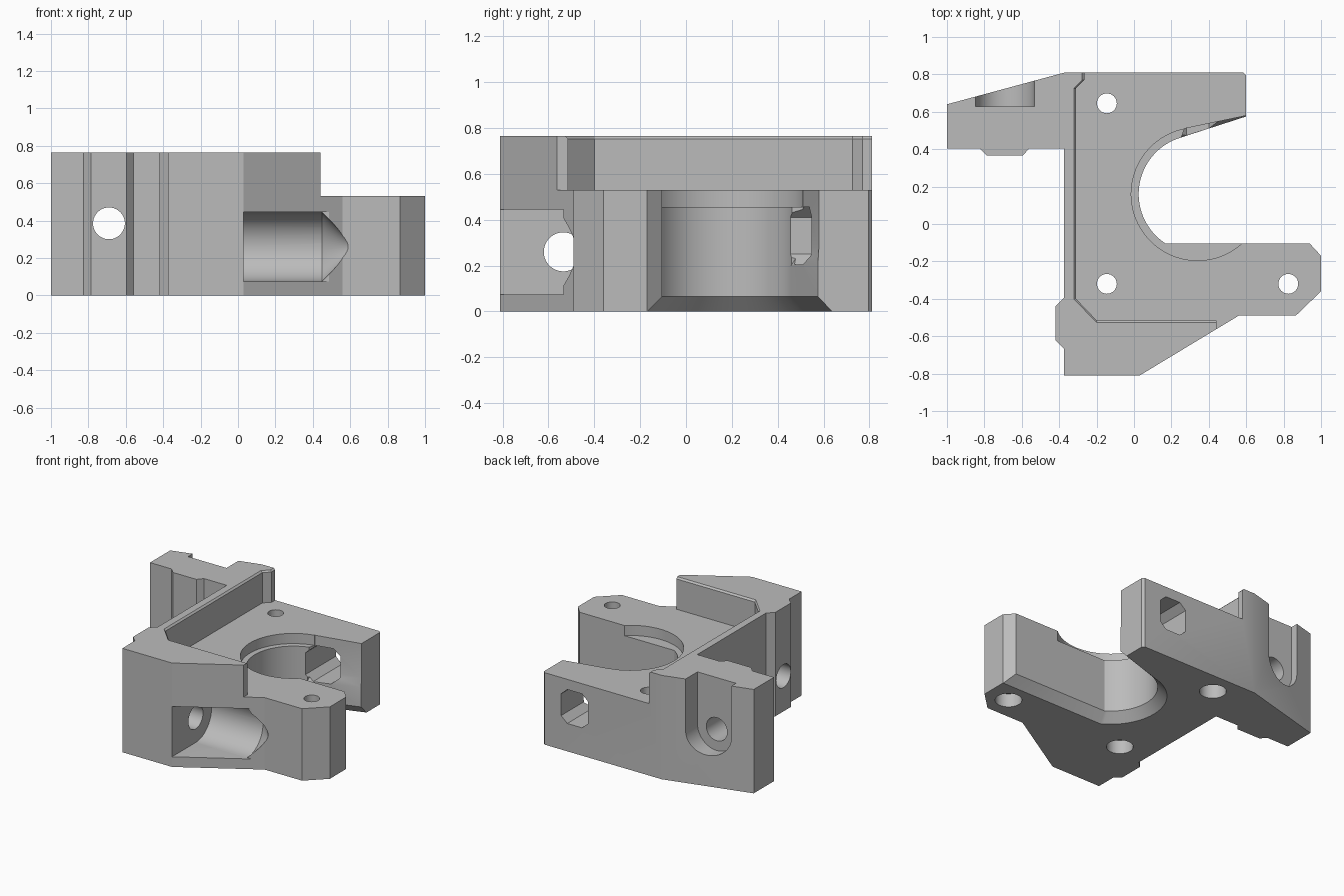
import bpy, bmesh
from math import sin, cos, asin, pi, radians
from mathutils import Matrix, Vector

cube = bpy.data.objects.get("Cube")
if cube:
    bpy.data.objects.remove(cube, do_unlink=True)

grey = bpy.data.materials.new("grey plastic")
grey.use_nodes = True
colour = (0.5, 0.5, 0.5, 1)
grey.diffuse_color = colour
grey.node_tree.nodes["Principled BSDF"].inputs["Base Color"].default_value = colour


def make(name, bm):
    bmesh.ops.recalc_face_normals(bm, faces=bm.faces)
    mesh = bpy.data.meshes.new(name)
    bm.to_mesh(mesh)
    bm.free()
    mesh.materials.append(grey)
    ob = bpy.data.objects.new(name, mesh)
    bpy.context.collection.objects.link(ob)
    return ob


def loft(name, *levels):
    """Solid through matching outlines, each given as (z, points)."""
    bm = bmesh.new()
    rings = [[bm.verts.new((x, y, z)) for x, y in pts] for z, pts in levels]
    n = len(rings[0])
    for low, high in zip(rings, rings[1:]):
        for i in range(n):
            j = (i + 1) % n
            bm.faces.new((low[i], low[j], high[j], high[i]))
    bm.faces.new(rings[0][::-1])
    bm.faces.new(rings[-1])
    return make(name, bm)


def prism(name, z0, z1, pts):
    return loft(name, (z0, pts), (z1, pts))


def rod(name, start, end, r, r2=None, sides=64):
    """Cylinder or cone between two points."""
    a, b = Vector(start), Vector(end)
    turn = (b - a).to_track_quat("Z", "Y").to_matrix().to_4x4()
    bm = bmesh.new()
    bmesh.ops.create_cone(bm, cap_ends=True, segments=sides, radius1=r,
                          radius2=r if r2 is None else r2, depth=(b - a).length,
                          matrix=Matrix.Translation((a + b) / 2) @ turn)
    return make(name, bm)


def box(x0, x1, y0, y1):
    return [(x0, y0), (x1, y0), (x1, y1), (x0, y1)]


# Full-height body outline, including the ear and both locating ridges
HEIGHT, DECK = 0.765, 0.53
body = prism("motor_bracket", 0, HEIGHT, [
    (-0.375, -0.81), (0.03, -0.81), (0.56, -0.49), (0.865, -0.49), (1, -0.36),
    (1, -0.17), (0.94, -0.105), (0.94, 0.3), (0.6, 0.3), (0.6, 0.795), (0.585, 0.81),
    (-0.37, 0.81), (-1, 0.64), (-1, 0.405), (-0.825, 0.405), (-0.785, 0.365),
    (-0.595, 0.365), (-0.56, 0.405), (-0.375, 0.405), (-0.375, -0.395),
    (-0.42, -0.44), (-0.42, -0.62), (-0.375, -0.665)])

cutters = []


def cut(ob):
    cutters.append(ob)


# Stepped deck, with a fine chamfer along the rim of the wall
def deck(g):
    return [(-0.31 - g, -0.4), (-0.2, -0.515 - g), (0.44, -0.515 - g), (0.44, -0.9),
            (1.2, -0.9), (1.2, 0.9), (-0.265 - g, 0.9), (-0.265 - g, 0.77),
            (-0.31 - g, 0.725)]


cut(loft("deck_cutter", (DECK, deck(0)), (HEIGHT - 0.012, deck(0)),
         (HEIGHT, deck(0.012)), (0.9, deck(0.012))))

# Open bore, flaring out at the underside
CX, CY, BORE = 0.34, 0.16, 0.315


def bay(g):
    r = BORE + g
    first, last = radians(108), pi + pi - asin((0.265 + g) / r)
    last = pi + asin((0.265 + g) / r)
    arc = [(CX + r * cos(t), CY + r * sin(t))
           for t in (first + (last - first) * i / 40 for i in range(41))]
    return arc + [(1.2, -0.105 - g), (1.2, 0.767 + g), (0.6, 0.575 + g)]


cut(loft("bore_cutter", (-0.07, bay(0.13)), (0.065, bay(0)), (0.9, bay(0))))
cut(rod("bore_step_cutter", (CX, CY, 0.455), (CX, CY, 0.9), 0.355, sides=96))

# Relief along the edge of the rear arm, with a sloping floor
low = [(0.23, 0.4), (0.65, 0.5), (0.65, 0.585), (0.24, 0.458)]
high = [(0.23, 0.4), (0.65, 0.5), (0.65, 0.59), (0.27, 0.51)]
cut(loft("arm_relief_cutter", (0.2, low), (0.28, high), (0.9, high)))

# Octagonal window through the rear arm
bm = bmesh.new()
ring = [bm.verts.new((CX + x, 0.35, 0.33 + z)) for x, z in
        [(s * a, t * b) for s, t, order in ((1, 1, 1), (-1, 1, -1), (-1, -1, 1), (1, -1, -1))
         for a, b in ((0.11, 0.08), (0.06, 0.125))[::order]]]
face = bm.faces.new(ring)
side = bmesh.ops.extrude_face_region(bm, geom=[face])["geom"]
bmesh.ops.translate(bm, vec=(0, 0.6, 0),
                    verts=[v for v in side if isinstance(v, bmesh.types.BMVert)])
cut(make("window_cutter", bm))

# Vertical screw holes, recessed from below
for x, y in ((-0.145, 0.645), (-0.145, -0.32), (0.825, -0.32)):
    cut(rod("screw_cutter", (x, y, -0.1), (x, y, 0.9), 0.053, sides=32))
    cut(rod("recess_cutter", (x, y, -0.1), (x, y, 0.1), 0.09, sides=32))

# Ear: cross hole and a round-bottomed pocket open at the top
EX, EZ, ER = -0.69, 0.385, 0.157
cut(rod("ear_hole_cutter", (EX, 0.2, EZ), (EX, 0.9, EZ), 0.085))
cut(rod("ear_pocket_cutter", (EX, 0.628, EZ), (EX, 0.95, EZ), ER))
cut(prism("ear_slot_cutter", EZ, 0.9, box(EX - ER, EX + ER, 0.628, 0.95)))

# Front corner: cross hole and a sideways pocket with a tapered end
FY, FZ, FR = -0.535, 0.26, 0.185
cut(rod("front_hole_cutter", (-0.6, FY, FZ), (0.1, FY, FZ), 0.085))
cut(rod("front_pocket_cutter", (0.03, FY, FZ), (0.45, FY, FZ), FR))
cut(rod("front_taper_cutter", (0.449, FY, FZ), (0.634, FY, FZ), FR, 0))
cut(prism("front_slot_cutter", FZ - FR, FZ + FR, box(0.03, 0.56, -0.95, FY)))

# Carve the body, then drop the cutters
bpy.context.view_layer.objects.active = body
for ob in cutters:
    ob.hide_render = True
    mod = body.modifiers.new("cut", "BOOLEAN")
    mod.operation, mod.solver, mod.object = "DIFFERENCE", "EXACT", ob
    bpy.ops.object.modifier_apply(modifier=mod.name)
for ob in cutters:
    bpy.data.objects.remove(ob, do_unlink=True)

bpy.ops.object.select_all(action="DESELECT")
body.select_set(True)
bpy.ops.object.shade_smooth_by_angle(angle=radians(25))
